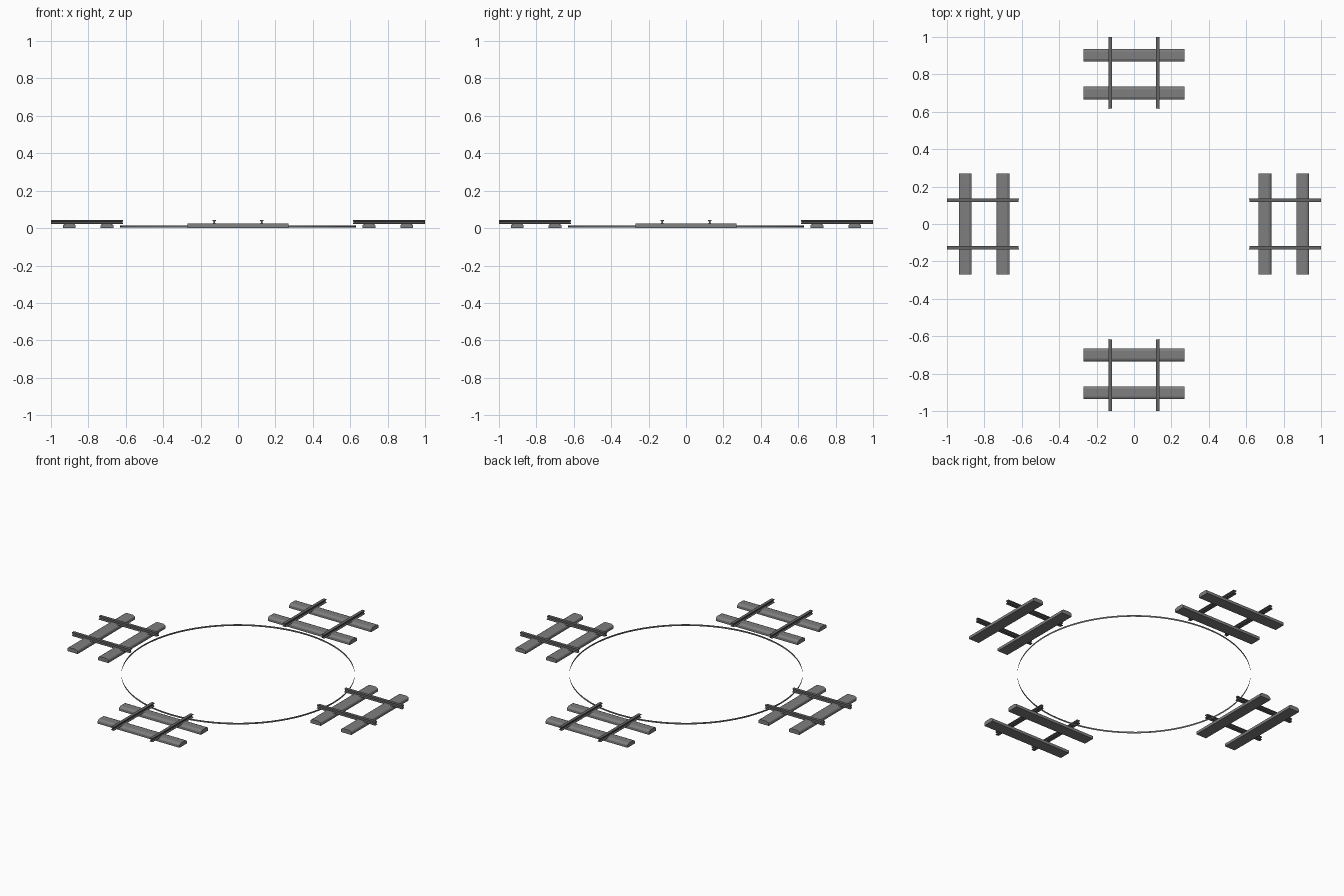
import bpy, bmesh, math
from mathutils import Matrix

cube = bpy.data.objects.get("Cube")
if cube:
    bpy.data.objects.remove(cube)

RADIUS = 0.63   # turntable pit radius
GAUGE = 0.127   # rail offset from track centre


def material(name, grey):
    mat = bpy.data.materials.new(name)
    mat.use_nodes = True
    colour = (grey, grey, grey, 1)
    mat.diffuse_color = colour
    mat.node_tree.nodes["Principled BSDF"].inputs["Base Color"].default_value = colour
    return mat


sleeper_grey = material("sleeper grey", 0.21)
rail_grey = material("rail dark grey", 0.13)
ring_grey = material("ring grey", 0.13)


def finish(name, bm, mat, turn=0):
    bmesh.ops.recalc_face_normals(bm, faces=bm.faces)
    bmesh.ops.rotate(bm, verts=bm.verts, matrix=Matrix.Rotation(turn, 3, "Z"))
    mesh = bpy.data.meshes.new(name)
    bm.to_mesh(mesh)
    bm.free()
    mesh.materials.append(mat)
    obj = bpy.data.objects.new(name, mesh)
    bpy.context.collection.objects.link(obj)
    return obj


def prism(half_profile, place_start, place_end):
    """Loft a mirrored half profile between two placed ends."""
    outline = half_profile + [(-u, z) for u, z in reversed(half_profile)]
    bm = bmesh.new()
    ends = [[bm.verts.new(place(u, z)) for u, z in outline]
            for place in (place_start, place_end)]
    n = len(outline)
    for i in range(n):
        j = (i + 1) % n
        bm.faces.new((ends[0][i], ends[0][j], ends[1][j], ends[1][i]))
    for end in ends:
        bm.faces.new(end)
    return bm


SLEEPER = [(0.034, 0), (0.034, 0.014), (0.031, 0.019), (0.02, 0.024)]
RAIL = [(0.010, 0.022), (0.010, 0.024), (0.003, 0.028), (0.003, 0.035),
        (0.009, 0.038), (0.009, 0.043)]


def sleeper(name, y, turn):
    bm = prism(SLEEPER, lambda u, z: (-0.27, y + u, z), lambda u, z: (0.27, y + u, z))
    finish(name, bm, sleeper_grey, turn)


def rail(name, x, turn):
    # The inner end is trimmed to the curve of the pit
    bm = prism(RAIL,
               lambda u, z: (x + u, math.sqrt(RADIUS ** 2 - (x + u) ** 2), z),
               lambda u, z: (x + u, 1, z))
    finish(name, bm, rail_grey, turn)


# Four short track stubs around the pit
for k, side in enumerate(("back", "left", "front", "right")):
    turn = -k * math.pi / 2
    sleeper(side + "_inner_sleeper", 0.7, turn)
    sleeper(side + "_outer_sleeper", 0.902, turn)
    for tag, x in (("a", -GAUGE), ("b", GAUGE)):
        rail(f"{side}_rail_{tag}", x, turn)

# Thin edge ring between the stubs
bm = bmesh.new()
bmesh.ops.create_circle(bm, segments=96, radius=RADIUS)
bmesh.ops.translate(bm, verts=bm.verts, vec=(0, 0, 0.003))
wall = bmesh.ops.extrude_edge_only(bm, edges=bm.edges[:])
top = [v for v in wall["geom"] if isinstance(v, bmesh.types.BMVert)]
bmesh.ops.translate(bm, verts=top, vec=(0, 0, 0.01))
ring = finish("edge_ring", bm, ring_grey)
for face in ring.data.polygons:
    face.use_smooth = True
